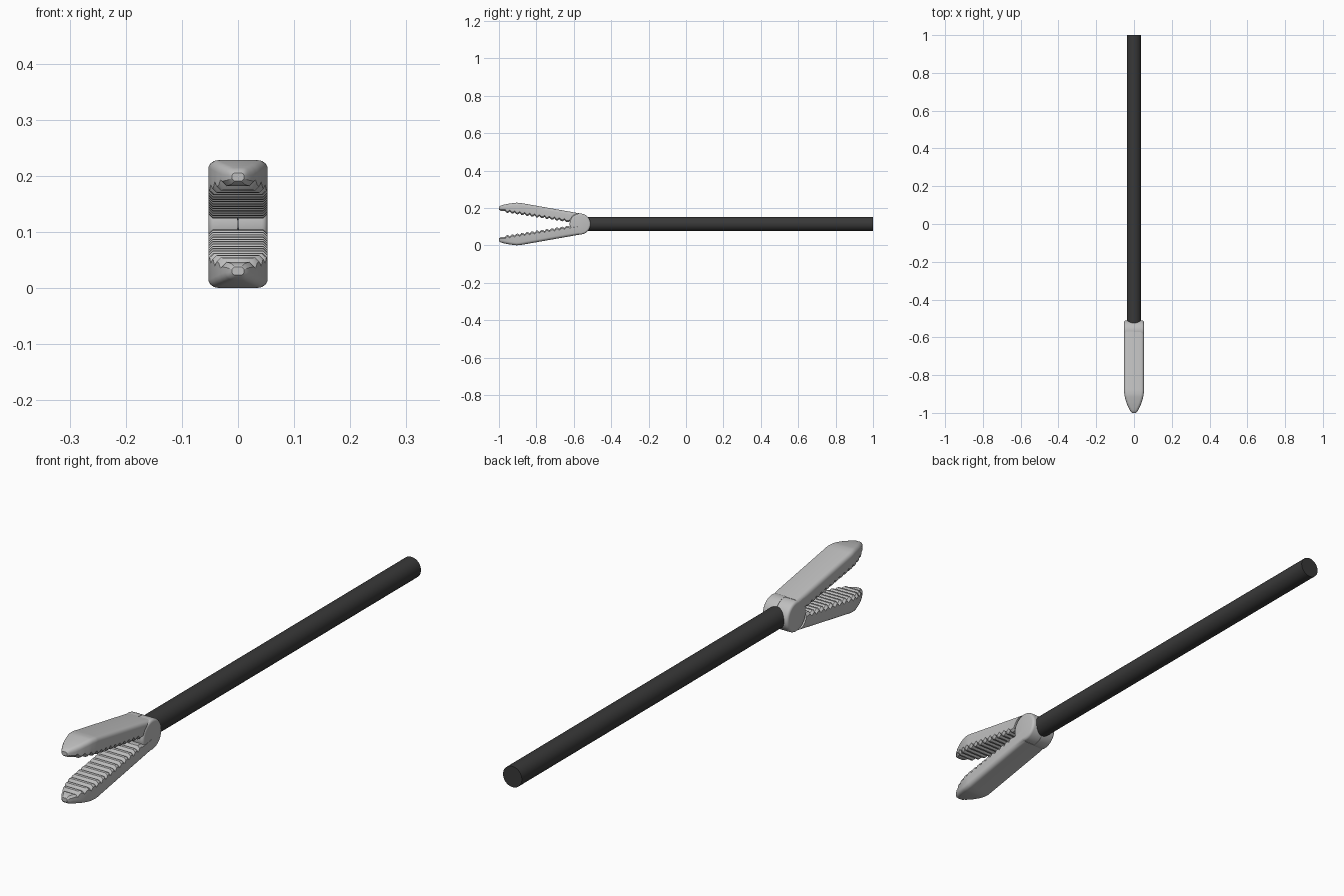
import bpy, bmesh, math
from mathutils import Matrix

if "Cube" in bpy.data.objects:
    bpy.data.objects.remove(bpy.data.objects["Cube"])

MID = 0.114            # height of the shaft axis
PIVOT_Y = -0.566
HINGE_R = 0.056


def material(name, value):
    m = bpy.data.materials.new(name)
    m.diffuse_color = (value, value, value, 1)
    m.use_nodes = True
    m.node_tree.nodes["Principled BSDF"].inputs["Base Color"].default_value = m.diffuse_color
    return m


steel = material("light steel", 0.52)
black = material("black shaft", 0.04)


def make_object(name, bm, mat):
    bmesh.ops.recalc_face_normals(bm, faces=bm.faces)
    me = bpy.data.meshes.new(name)
    bm.to_mesh(me)
    bm.free()
    ob = bpy.data.objects.new(name, me)
    bpy.context.collection.objects.link(ob)
    me.materials.append(mat)
    return ob


def smooth(ob):
    bpy.ops.object.select_all(action='DESELECT')
    ob.select_set(True)
    bpy.context.view_layer.objects.active = ob
    bpy.ops.object.shade_smooth_by_angle(angle=math.radians(32))


def disc(name, x0, x1, r, bevel=0.0):
    """Hinge disc with its axis along x, at the pivot."""
    bm = bmesh.new()
    mat = Matrix.Translation(((x0 + x1) / 2, PIVOT_Y, 0)) @ Matrix.Rotation(math.pi / 2, 4, 'Y')
    bmesh.ops.create_cone(bm, cap_ends=True, segments=48, radius1=r, radius2=r,
                          depth=x1 - x0, matrix=mat)
    if bevel:
        rim = [e for e in bm.edges if all(v.co.x < (x0 + x1) / 2 for v in e.verts)]
        bmesh.ops.bevel(bm, geom=rim, offset=bevel, segments=4, profile=0.5, affect='EDGES')
    return make_object(name, bm, steel)


def lerp(table, y):
    for (a, p), (b, q) in zip(table, table[1:]):
        if y <= b:
            return p + (q - p) * (y - a) / (b - a)
    return table[-1][1]


# Jaw outlines along y: half width, outer height and gripping height
WIDTH = [(-1, .011), (-.992, .018), (-.975, .028), (-.95, .039), (-.92, .048), (-.89, .053), (-.5, .053)]
OUTER = [(-1, .091), (-.992, .098), (-.975, .103), (-.95, .108), (-.92, .1125), (-.905, .114),
         (-.885, .1125), (-.57, .057)]
INNER = [(-1, .077), (-.992, .071), (-.975, .068), (-.62, .013), (-.57, .005)]


def section(y, tooth):
    """Rounded section: soft outer corners, chamfered gripping side."""
    w, top, low = lerp(WIDTH, y), lerp(OUTER, y), lerp(INNER, y) + tooth
    r = min(.015, w * .6, (top - low) * .45)
    c = min(.008, w * .4, (top - low) * .3)
    half = [(w - c, low), (w, low + c)]
    for i in range(5):
        a = i * math.pi / 8
        half.append((w - r + r * math.cos(a), top - r + r * math.sin(a)))
    return [(x, y, z) for x, z in half] + [(-x, y, z) for x, z in reversed(half)]


def jaw(name, turn):
    # Body lofted through the stations, with a row of teeth
    stations = [(y, 0) for y in (-1, -.997, -.992, -.984, -.975)]
    pitch = .0265
    for i in range(13):
        y = -.968 + i * pitch
        stations += [(y, 0.004), (y + pitch * .3, -.005), (y + pitch * .6, -.005)]
    stations += [(-.62, 0), (-.57, 0)]
    bm = bmesh.new()
    rings = [[bm.verts.new(p) for p in section(y, t)] for y, t in stations]
    n = len(rings[0])
    for a, b in zip(rings, rings[1:]):
        for i in range(n):
            j = (i + 1) % n
            bm.faces.new((a[i], a[j], b[j], b[i]))
    bm.faces.new(rings[0])
    bm.faces.new(list(reversed(rings[-1])))
    ob = make_object(name, bm, steel)

    # Clear room for the other jaw's disc, then join this jaw's own disc
    room = disc("hinge_clearance", 0.0, 0.1, HINGE_R + .002)
    own = disc("hinge_disc", -.0525, -.0005, HINGE_R, .010)
    bpy.context.view_layer.objects.active = ob
    for cutter, op in ((room, 'DIFFERENCE'), (own, 'UNION')):
        cutter.hide_render = True
        mod = ob.modifiers.new(op, 'BOOLEAN')
        mod.operation = op
        mod.solver = 'EXACT'
        mod.object = cutter
        bpy.ops.object.modifier_apply(modifier=mod.name)
        bpy.data.objects.remove(cutter)
    ob.data.transform(Matrix.Translation((0, 0, MID)) @ Matrix.Rotation(turn, 4, 'Y'))
    smooth(ob)


jaw("upper_jaw", 0)
jaw("lower_jaw", math.pi)

# Pivot pin inside the two discs
bm = bmesh.new()
bmesh.ops.create_cone(bm, cap_ends=True, segments=24, radius1=.02, radius2=.02, depth=.09,
                      matrix=Matrix.Translation((0, PIVOT_Y, MID)) @ Matrix.Rotation(math.pi / 2, 4, 'Y'))
smooth(make_object("pivot_pin", bm, steel))

# Long shaft
bm = bmesh.new()
bmesh.ops.create_cone(bm, cap_ends=True, segments=48, radius1=.038, radius2=.038, depth=1.53,
                      matrix=Matrix.Translation((0, .235, MID)) @ Matrix.Rotation(math.pi / 2, 4, 'X'))
smooth(make_object("shaft", bm, black))
